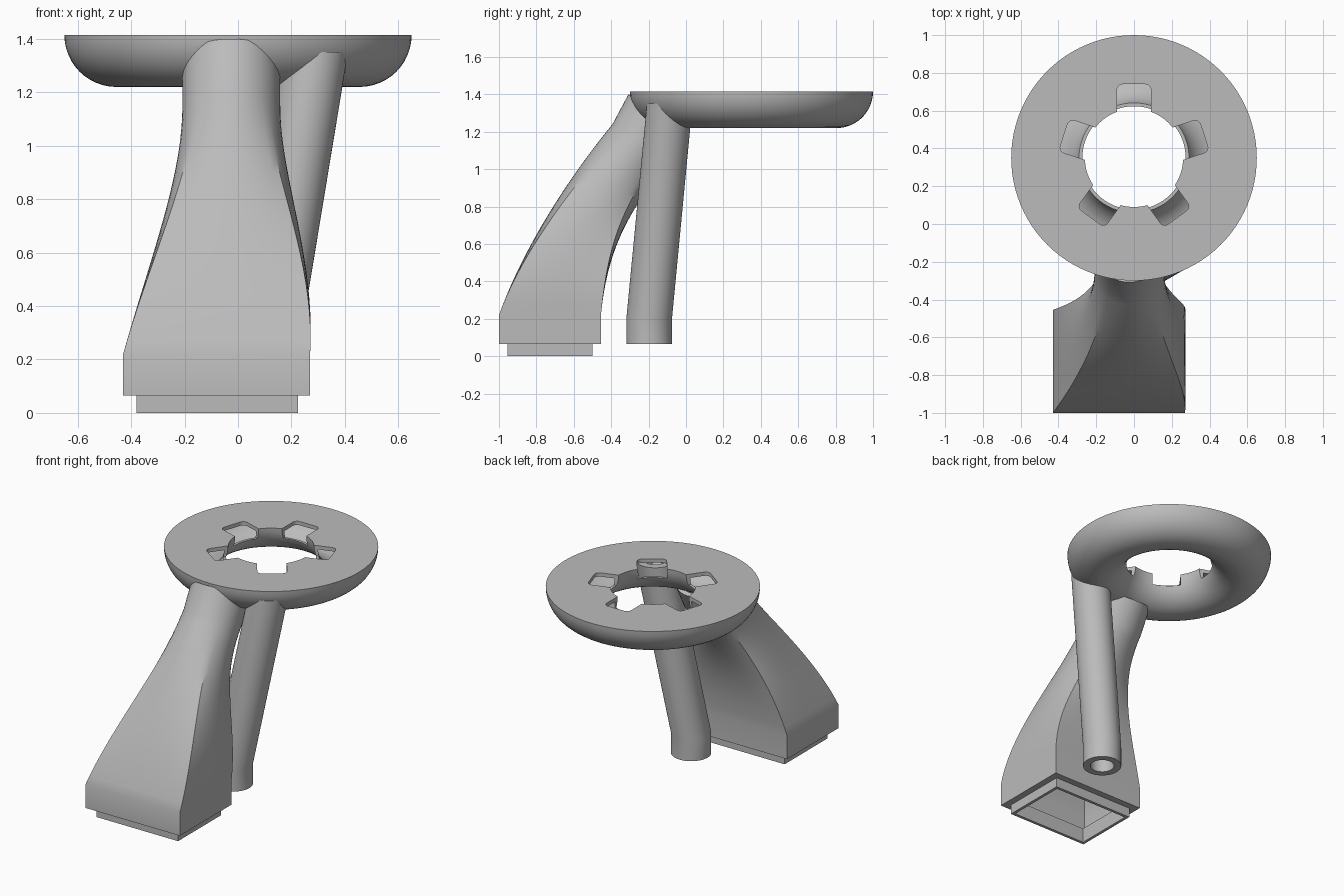
import bpy, bmesh, math
from mathutils import Vector, Matrix

cube = bpy.data.objects.get("Cube")
if cube:
    bpy.data.objects.remove(cube)

grey = bpy.data.materials.new("plain_grey")
grey.use_nodes = True
grey.diffuse_color = (0.5, 0.5, 0.5, 1)
grey.node_tree.nodes["Principled BSDF"].inputs["Base Color"].default_value = (0.5, 0.5, 0.5, 1)


def make(name, bm):
    bmesh.ops.recalc_face_normals(bm, faces=bm.faces)
    mesh = bpy.data.meshes.new(name)
    bm.to_mesh(mesh)
    bm.free()
    obj = bpy.data.objects.new(name, mesh)
    bpy.context.collection.objects.link(obj)
    mesh.materials.append(grey)
    return obj


def smooth(obj, angle=30):
    bpy.ops.object.select_all(action='DESELECT')
    obj.select_set(True)
    bpy.context.view_layer.objects.active = obj
    bpy.ops.object.shade_smooth_by_angle(angle=math.radians(angle))


def skin(name, sections):
    """Closed skin through a looping series of closed sections."""
    bm = bmesh.new()
    rows = [[bm.verts.new(p) for p in s] for s in sections]
    for k, row in enumerate(rows):
        nxt = rows[(k + 1) % len(rows)]
        for i in range(len(row)):
            j = (i + 1) % len(row)
            bm.faces.new((row[i], row[j], nxt[j], nxt[i]))
    return make(name, bm)


def cut(obj, cutter):
    mod = obj.modifiers.new("cut", 'BOOLEAN')
    mod.operation = 'DIFFERENCE'
    mod.solver = 'EXACT'
    mod.object = cutter
    bpy.context.view_layer.objects.active = obj
    bpy.ops.object.modifier_apply(modifier=mod.name)
    bpy.data.objects.remove(cutter)


# Hollow half-torus ring
RING = Vector((0, 0.35, 0))
MID = 0.455


def half_torus(name, radius, top, segs=96, steps=24):
    sections = []
    for k in range(segs):
        a = math.tau * k / segs
        arc = [math.pi * i / steps for i in range(steps + 1)]
        sections.append([RING + Vector(((MID + radius * math.cos(t)) * math.cos(a),
                                        (MID + radius * math.cos(t)) * math.sin(a),
                                        top - radius * math.sin(t))) for t in arc])
    return skin(name, sections)


ring = half_torus("ring", 0.195, 1.415)
cut(ring, half_torus("ring_cavity", 0.17, 1.39))

# Five rounded slots through the inner rim
bm = bmesh.new()
for k in range(5):
    a = math.radians(90 + 72 * k)
    part = bmesh.ops.create_cube(bm, size=1)["verts"]
    bmesh.ops.scale(bm, vec=(0.2, 0.18, 0.16), verts=part)
    edges = {e for v in part for e in v.link_edges
             if abs(e.verts[0].co.z - e.verts[1].co.z) > 0.1 and e.verts[0].co.x > 0}
    new = bmesh.ops.bevel(bm, geom=list(edges), offset=0.03, segments=5, affect='EDGES', profile=0.5)
    part = {v for v in part if v.is_valid} | set(new["verts"])
    place = Matrix.Translation(RING) @ Matrix.Rotation(a, 4, 'Z') @ Matrix.Translation((0.29, 0, 1.425))
    bmesh.ops.transform(bm, matrix=place, verts=list(part))
cut(ring, make("slots", bm))
smooth(ring)

# Duct: rectangular collar and base lofted to a tilted round neck
SIDE = 12
AXIS = Vector((0, 0.47, 0.88)).normalized()
ACROSS = Vector((0, AXIS.z, -AXIS.y))
CENTRE = Vector((-0.025, -0.39, 1.24)) + ACROSS * 0.18


def rect(x0, x1, y0, y1, z):
    corners = [Vector(c) for c in ((x0, y0, z), (x1, y0, z), (x1, y1, z), (x0, y1, z))]
    return [corners[k].lerp(corners[(k + 1) % 4], i / SIDE) for k in range(4) for i in range(SIDE)]


def base(inset, z):
    return rect(-0.43 + inset, 0.27 - inset, -1 + inset, -0.455 - inset, z)


def neck(radius, along):
    pts = []
    for i in range(4 * SIDE):
        a = math.radians(-135) + math.tau * i / (4 * SIDE)
        pts.append(CENTRE + AXIS * along + Vector((radius * math.cos(a), 0, 0)) + ACROSS * radius * math.sin(a))
    return pts


def loft(inset, steps=20):
    low, high = base(inset, 0.22), neck(0.183 - inset, 0)
    end = Vector((0, 0.63, 0.77)) * 1.1
    out = []
    for s in range(steps + 1):
        t = s / steps
        row = []
        for p, q in zip(low, high):
            start = Vector((0.06 + 0.22 * (0.27 - p.x) / 0.7, 0.1 + 0.26 * (-0.455 - p.y) / 0.545, 1)) * 1.1
            row.append(p * (2*t**3 - 3*t**2 + 1) + start * (t**3 - 2*t**2 + t)
                       + q * (3*t**2 - 2*t**3) + end * (t**3 - t**2))
        out.append(row)
    return out


collar = (-0.38, 0.225, -0.955, -0.5)
hole = (-0.36, 0.205, -0.935, -0.52)
duct = skin("duct", [rect(*collar, 0), rect(*collar, 0.065), base(0, 0.065)]
            + loft(0) + [neck(0.183, 0.18), neck(0.155, 0.18)]
            + loft(0.028)[::-1] + [base(0.028, 0.1), rect(*hole, 0.1), rect(*hole, 0)])
smooth(duct)

# Thick-walled support tube with a short upright foot
def circle(x, y, z, r, n=48):
    return [Vector((x + r * math.cos(math.tau * i / n), y + r * math.sin(math.tau * i / n), z)) for i in range(n)]


spine = [(0.1, -0.197, 0.065), (0.1, -0.197, 0.2), (0.29, -0.087, 1.35)]
tube = skin("support_tube", [circle(*p, 0.122) for p in spine] + [circle(*p, 0.075) for p in spine[::-1]])
smooth(tube)
